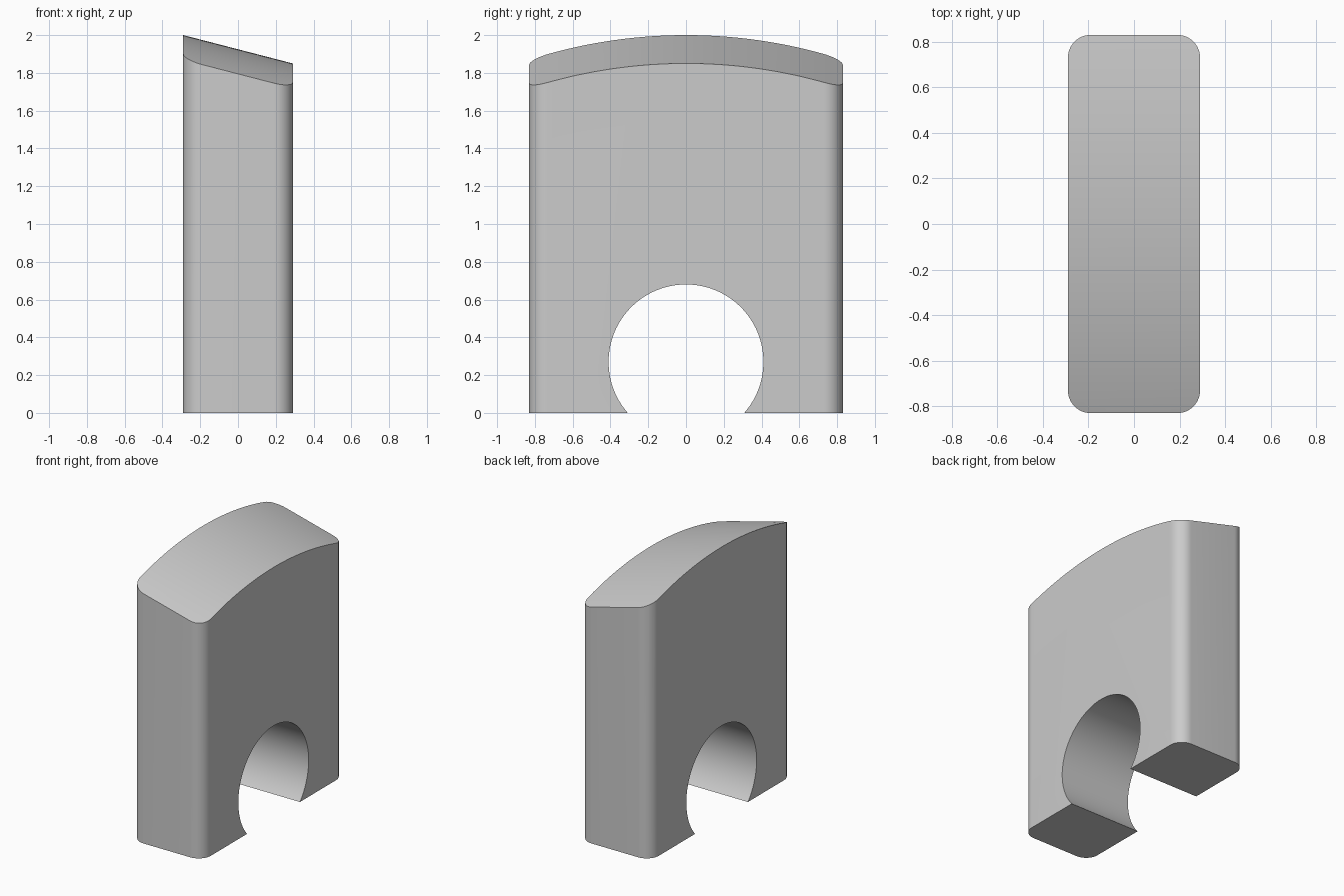
import bpy
import bmesh
from math import asin, cos, pi, radians, sin, sqrt

cube = bpy.data.objects.get("Cube")
if cube:
    bpy.data.objects.remove(cube, do_unlink=True)

HALF_X, HALF_Y, CORNER = 0.29, 0.83, 0.1
HOLE_Z, HOLE_R = 0.27, 0.41
TOP_LEFT, TOP_RIGHT = 1.85, 2.0
CROWN_R = 2.71
SLOPE = (TOP_LEFT - TOP_RIGHT) / (2 * HALF_X)


def arc(cu, cv, r, a0, a1, steps):
    return [(cu + r * cos(a0 + (a1 - a0) * i / steps),
             cv + r * sin(a0 + (a1 - a0) * i / steps)) for i in range(steps + 1)]


def prism(name, start, end):
    """Solid between two matching outlines."""
    bm = bmesh.new()
    a = [bm.verts.new(p) for p in start]
    b = [bm.verts.new(p) for p in end]
    bm.faces.new(a)
    bm.faces.new(b)
    for i in range(len(a)):
        j = (i + 1) % len(a)
        bm.faces.new((a[i], a[j], b[j], b[i]))
    bmesh.ops.recalc_face_normals(bm, faces=bm.faces[:])
    mesh = bpy.data.meshes.new(name)
    bm.to_mesh(mesh)
    bm.free()
    obj = bpy.data.objects.new(name, mesh)
    bpy.context.collection.objects.link(obj)
    return obj


# Upright block with a rounded rectangular footprint
footprint = []
for k, (sx, sy) in enumerate([(1, 1), (-1, 1), (-1, -1), (1, -1)]):
    footprint += arc(sx * (HALF_X - CORNER), sy * (HALF_Y - CORNER), CORNER,
                     k * pi / 2, (k + 1) * pi / 2, 12)
block = prism("arched_block", [(x, y, 0) for x, y in footprint],
              [(x, y, 2.2) for x, y in footprint])

# Side profile: crowned sloping top and open round notch underneath
wide, low = HALF_Y + 0.1, -0.1
half_angle = asin(wide / CROWN_R)
crown = arc(0, -CROWN_R, CROWN_R, pi / 2 - half_angle, pi / 2 + half_angle, 56)
dip = asin((low - HOLE_Z) / HOLE_R)
notch = arc(0, HOLE_Z, HOLE_R, pi - dip, dip, 72)


def profile(x):
    top = (TOP_LEFT + TOP_RIGHT) / 2 + SLOPE * x
    outline = [(y, z + top) for y, z in crown] + [(-wide, low)] + notch + [(wide, low)]
    return [(x, y, z) for y, z in outline]


cutter = prism("profile_cutter", profile(-0.4), profile(0.4))
cutter.hide_render = True

# Keep only the shared volume
trim = block.modifiers.new("trim", 'BOOLEAN')
trim.operation = 'INTERSECT'
trim.solver = 'EXACT'
trim.object = cutter
bpy.ops.object.select_all(action='DESELECT')
block.select_set(True)
bpy.context.view_layer.objects.active = block
bpy.ops.object.modifier_apply(modifier=trim.name)
bpy.data.objects.remove(cutter, do_unlink=True)
bpy.ops.object.shade_smooth_by_angle(angle=radians(30))

# Plain grey finish
grey = bpy.data.materials.new("light_grey")
grey.use_nodes = True
colour = (0.6, 0.6, 0.6, 1)
grey.diffuse_color = colour
grey.node_tree.nodes["Principled BSDF"].inputs["Base Color"].default_value = colour
block.data.materials.clear()
block.data.materials.append(grey)
